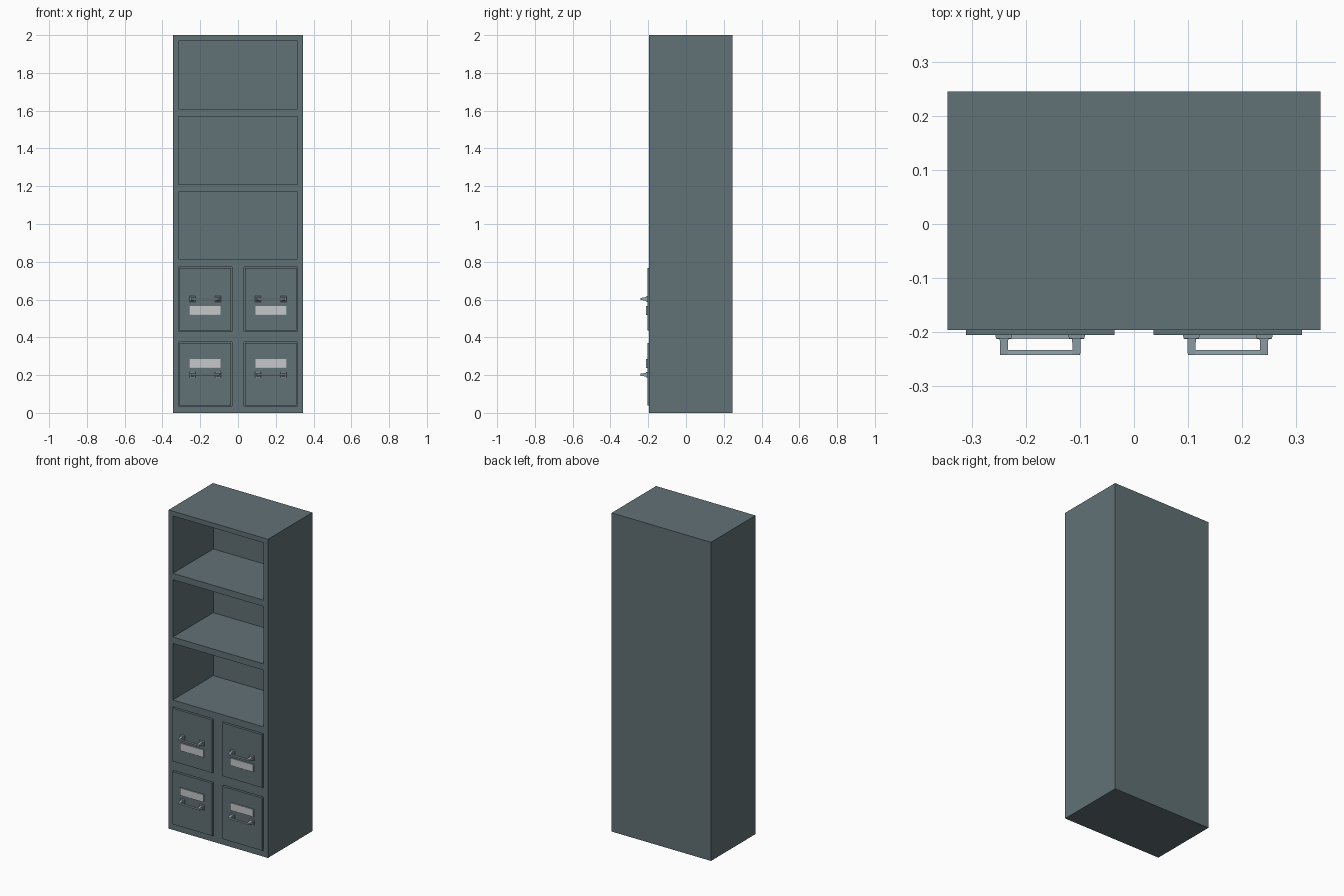
import bpy, bmesh

if "Cube" in bpy.data.objects:
    bpy.data.objects.remove(bpy.data.objects["Cube"])


def material(name, rgb):
    m = bpy.data.materials.new(name)
    m.diffuse_color = (*rgb, 1)
    m.use_nodes = True
    m.node_tree.nodes["Principled BSDF"].inputs["Base Color"].default_value = m.diffuse_color
    return m


STEEL = material("slate steel", (0.120, 0.165, 0.182))
METAL = material("pale metal", (0.30, 0.39, 0.43))
PAPER = material("label grey", (0.56, 0.57, 0.58))


def add_frustum(bm, front, back):
    """Six-sided solid between two rectangles (x0, x1, z0, z1, y)."""
    rings = []
    for x0, x1, z0, z1, y in (front, back):
        rings.append([bm.verts.new(p) for p in
                      ((x0, y, z0), (x1, y, z0), (x1, y, z1), (x0, y, z1))])
    f, b = rings
    bm.faces.new(f)
    bm.faces.new(b[::-1])
    for i in range(4):
        j = (i + 1) % 4
        bm.faces.new((f[j], f[i], b[i], b[j]))


def add_box(bm, x0, x1, y0, y1, z0, z1):
    add_frustum(bm, (x0, x1, z0, z1, y0), (x0, x1, z0, z1, y1))


def finish(bm, name, mat):
    bmesh.ops.recalc_face_normals(bm, faces=bm.faces[:])
    me = bpy.data.meshes.new(name)
    bm.to_mesh(me)
    bm.free()
    me.materials.append(mat)
    ob = bpy.data.objects.new(name, me)
    bpy.context.collection.objects.link(ob)
    return ob


FRONT = -0.196
DRAWER_ROWS = [(0.04, 0.37), (0.435, 0.768)]
SHELF_ROWS = [(0.815, 1.17), (1.21, 1.57), (1.61, 1.97)]

# Cabinet carcass
bm = bmesh.new()
add_box(bm, -0.345, 0.345, FRONT, 0.245, 0, 2)
cabinet = finish(bm, "cabinet_body", STEEL)

# Cutter for the open shelves and the drawer openings
bm = bmesh.new()
for z0, z1 in SHELF_ROWS:
    add_box(bm, -0.315, 0.315, -0.3, 0.205, z0, z1)
for z0, z1 in DRAWER_ROWS:
    for s in (-1, 1):
        xa, xb = sorted((s * 0.032, s * 0.315))
        add_box(bm, xa, xb, -0.3, -0.17, z0 - 0.004, z1 + 0.004)
cutter = finish(bm, "opening_cutter", STEEL)
cutter.hide_render = True
cut = cabinet.modifiers.new("openings", 'BOOLEAN')
cut.operation = 'DIFFERENCE'
cut.solver = 'EXACT'
cut.object = cutter
bpy.context.view_layer.objects.active = cabinet
bpy.ops.object.modifier_apply(modifier=cut.name)
bpy.data.objects.remove(cutter)

# Drawers, each with a pull handle and a label holder
for row, (z0, z1) in enumerate(DRAWER_ROWS):
    handle_z = (0.202, 0.603)[row]
    label_z = (0.262, 0.543)[row]
    for s, side in ((-1, "left"), (1, "right")):
        cx = s * 0.1735
        tag = f"{('lower', 'upper')[row]}_{side}"

        bm = bmesh.new()
        add_box(bm, cx - 0.1375, cx + 0.1375, -0.205, -0.17, z0, z1)
        finish(bm, "drawer_" + tag, STEEL)

        # Handle: two flared feet, two tapering posts and a bar
        bm = bmesh.new()
        for t in (-1, 1):
            fx, px = cx + t * 0.0675, cx + t * 0.067
            add_frustum(bm,
                        (fx - 0.014, fx + 0.014, handle_z - 0.014, handle_z + 0.014, -0.212),
                        (fx - 0.016, fx + 0.016, handle_z - 0.016, handle_z + 0.016, -0.204))
            add_frustum(bm,
                        (px - 0.007, px + 0.007, handle_z - 0.005, handle_z + 0.005, -0.242),
                        (px - 0.008, px + 0.008, handle_z - 0.010, handle_z + 0.010, -0.211))
        add_box(bm, cx - 0.073, cx + 0.073, -0.242, -0.233,
                handle_z - 0.0045, handle_z + 0.0045)
        finish(bm, "handle_" + tag, METAL)

        # Label holder with a thin paper plate on its face
        bm = bmesh.new()
        add_box(bm, cx - 0.082, cx + 0.082, -0.211, -0.204, label_z - 0.024, label_z + 0.024)
        finish(bm, "label_holder_" + tag, METAL)
        bm = bmesh.new()
        add_box(bm, cx - 0.081, cx + 0.081, -0.2125, -0.2105, label_z - 0.023, label_z + 0.023)
        finish(bm, "label_" + tag, PAPER)
